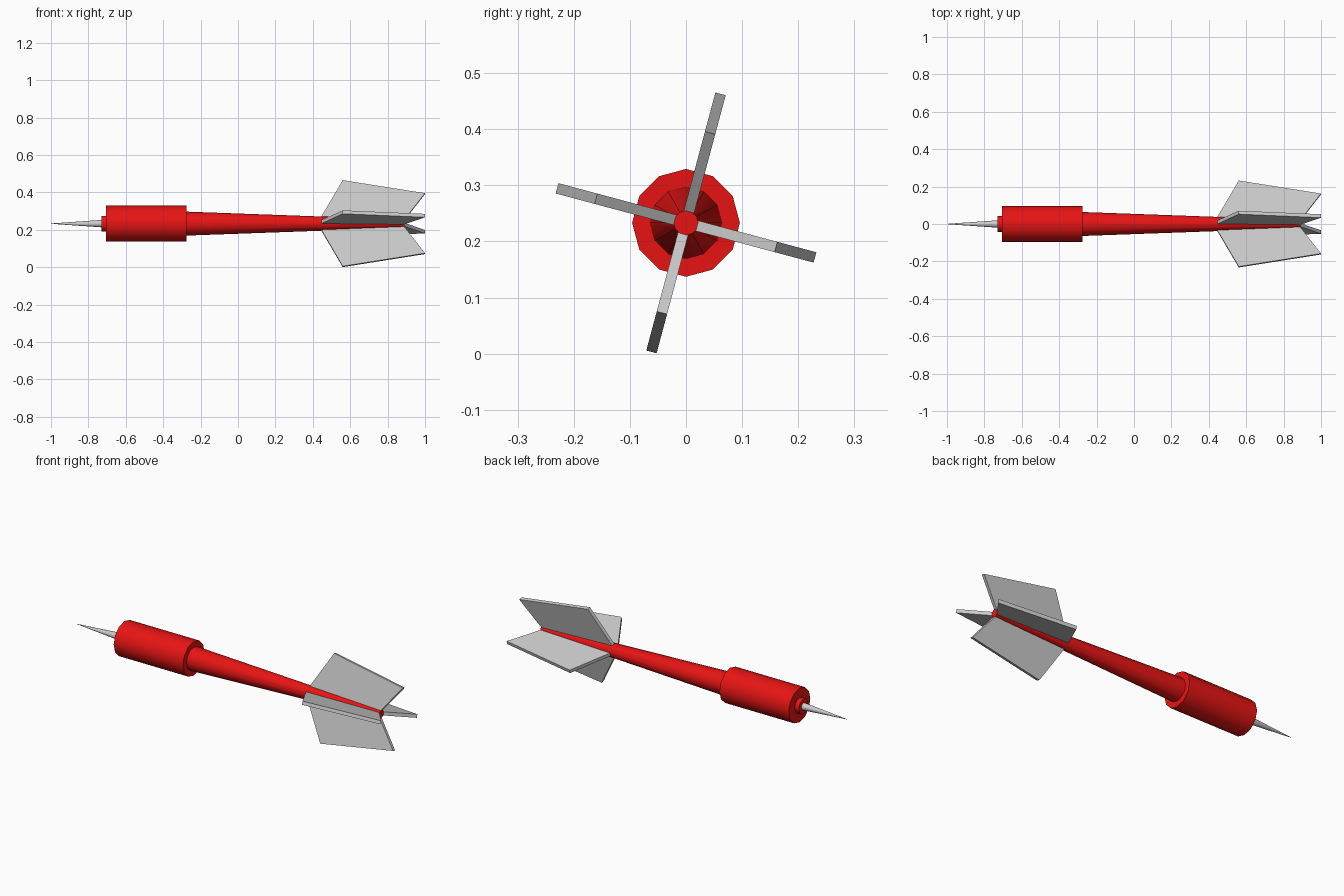
import bpy, bmesh, math
from mathutils import Vector

if "Cube" in bpy.data.objects:
    bpy.data.objects.remove(bpy.data.objects["Cube"])

AXIS_Z = 0.233
SIDES = 12

red = bpy.data.materials.new("red")
red.diffuse_color = (0.8, 0.007, 0.007, 1)
red.use_nodes = True
red.node_tree.nodes["Principled BSDF"].inputs["Base Color"].default_value = red.diffuse_color


def finish(name, bm, mat=None, smooth=False):
    bmesh.ops.recalc_face_normals(bm, faces=bm.faces)
    mesh = bpy.data.meshes.new(name)
    bm.to_mesh(mesh)
    bm.free()
    ob = bpy.data.objects.new(name, mesh)
    bpy.context.collection.objects.link(ob)
    ob.location.z = AXIS_Z
    if mat:
        mesh.materials.append(mat)
    if smooth:
        bpy.ops.object.select_all(action='DESELECT')
        ob.select_set(True)
        bpy.context.view_layer.objects.active = ob
        bpy.ops.object.shade_smooth_by_angle(angle=math.radians(40))
    return ob


def turned(name, profile, mat=None):
    """Revolve (x, radius) points around the x axis and cap the ends."""
    bm = bmesh.new()
    rings = []
    for x, r in profile:
        rings.append([bm.verts.new((x, r * math.cos(a), r * math.sin(a)))
                      for a in (math.tau * i / SIDES for i in range(SIDES))])
    for a, b in zip(rings, rings[1:]):
        for i in range(SIDES):
            j = (i + 1) % SIDES
            bm.faces.new((a[i], a[j], b[j], b[i]))
    bm.faces.new(rings[0])
    bm.faces.new(rings[-1])
    return finish(name, bm, mat, True)


def fin(name, angle, thickness=0.019):
    """Swept flat plate standing out from the shaft."""
    outline = [(0.445, 0.012), (0.445, 0.036), (0.56, 0.238),
               (1.0, 0.166), (0.888, 0.018), (0.885, 0.012)]
    out = Vector((0, math.sin(angle), math.cos(angle)))
    side = Vector((0, math.cos(angle), -math.sin(angle))) * thickness / 2
    bm = bmesh.new()
    layers = [[bm.verts.new(Vector((x, 0, 0)) + out * r + side * s)
               for x, r in outline] for s in (-1, 1)]
    for layer in layers:
        bm.faces.new(layer)
    for i in range(len(outline)):
        j = (i + 1) % len(outline)
        bm.faces.new((layers[0][i], layers[0][j], layers[1][j], layers[1][i]))
    return finish(name, bm)


# Metal point
turned("point", [(-1.0, 0.0008), (-0.725, 0.02)])

# Collar, thick barrel and tapering shaft
turned("body", [(-0.73, 0.042), (-0.705, 0.042), (-0.705, 0.096),
                (-0.275, 0.096), (-0.275, 0.064), (0.89, 0.022)], red)

# Four fins around the tail
for k in range(4):
    fin(f"fin_{k + 1}", math.radians(15 + 90 * k))
